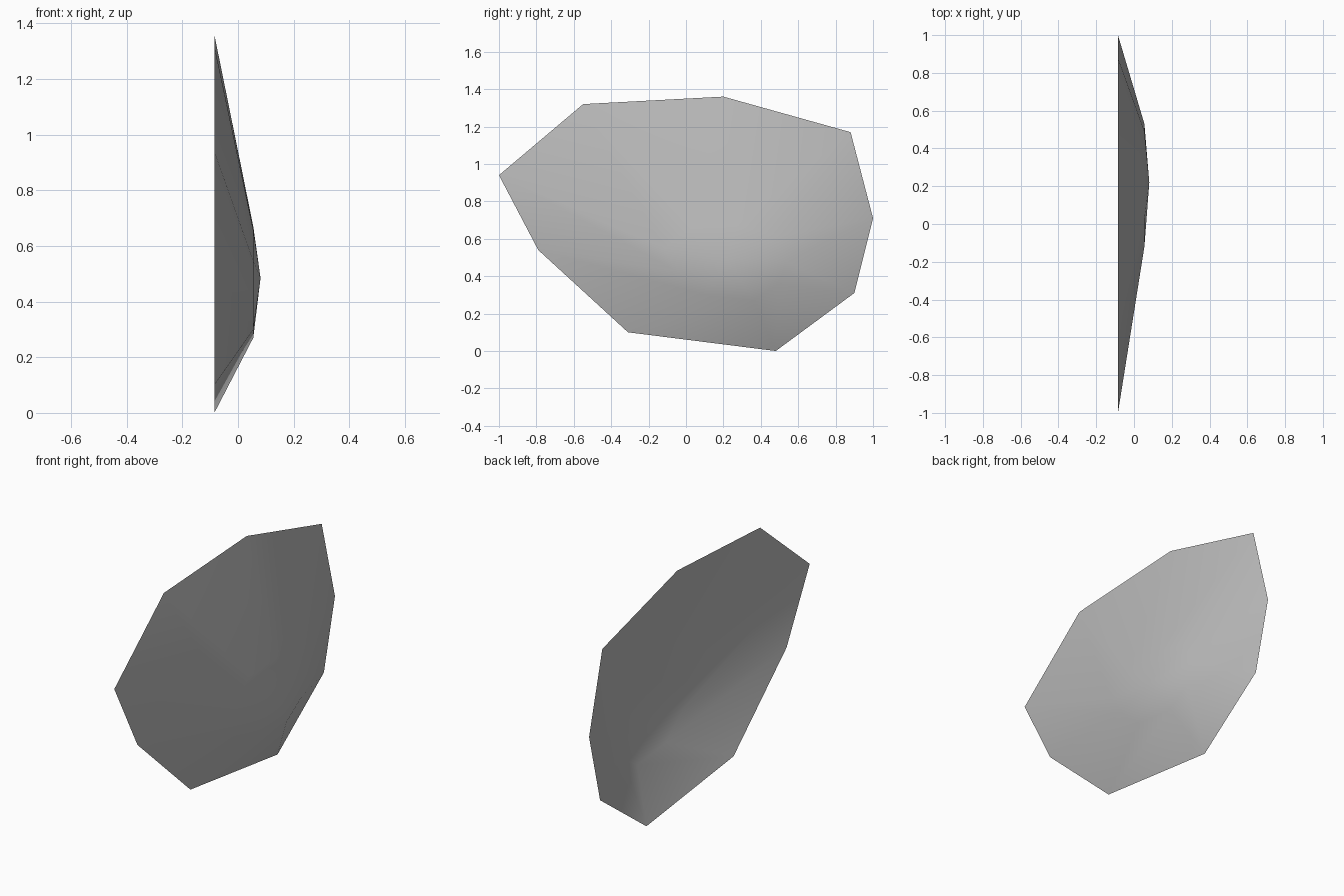
import bpy
import bmesh

# Remove the default cube
cube = bpy.data.objects.get("Cube")
if cube:
    bpy.data.objects.remove(cube, do_unlink=True)

# Single flat grey material
grey = bpy.data.materials.new("plain_grey")
grey.use_nodes = True
colour = (0.5, 0.5, 0.5, 1.0)
grey.diffuse_color = colour
grey.node_tree.nodes["Principled BSDF"].inputs["Base Color"].default_value = colour

# Rim outline (y, z), anticlockwise as seen from +x
RIM = [(-1.0, 0.94), (-0.79, 0.54), (-0.31, 0.1), (0.48, 0.0), (0.9, 0.31),
       (1.0, 0.71), (0.88, 1.17), (0.2, 1.36), (-0.55, 1.32)]
RIM_X, SHOULDER_X, APEX = -0.085, 0.055, (0.081, 0.22, 0.485)


def shoulder(y, z):
    """Shrink a rim point to the raised inner ring."""
    return SHOULDER_X, 0.205 + 0.325 * y, 0.27 + 0.294 * z


# Open shallow shell: rim, shoulder ring and apex
bm = bmesh.new()
outer = [bm.verts.new((RIM_X, y, z)) for y, z in RIM]
inner = [bm.verts.new(shoulder(y, z)) for y, z in RIM]
tip = bm.verts.new(APEX)
for i in range(len(RIM)):
    j = (i + 1) % len(RIM)
    bm.faces.new((outer[i], outer[j], inner[j], inner[i]))
    bm.faces.new((inner[i], inner[j], tip))
for face in bm.faces:
    face.smooth = True

mesh = bpy.data.meshes.new("shallow_shell")
bm.to_mesh(mesh)
bm.free()
mesh.materials.append(grey)
shell = bpy.data.objects.new("shallow_shell", mesh)
bpy.context.collection.objects.link(shell)
